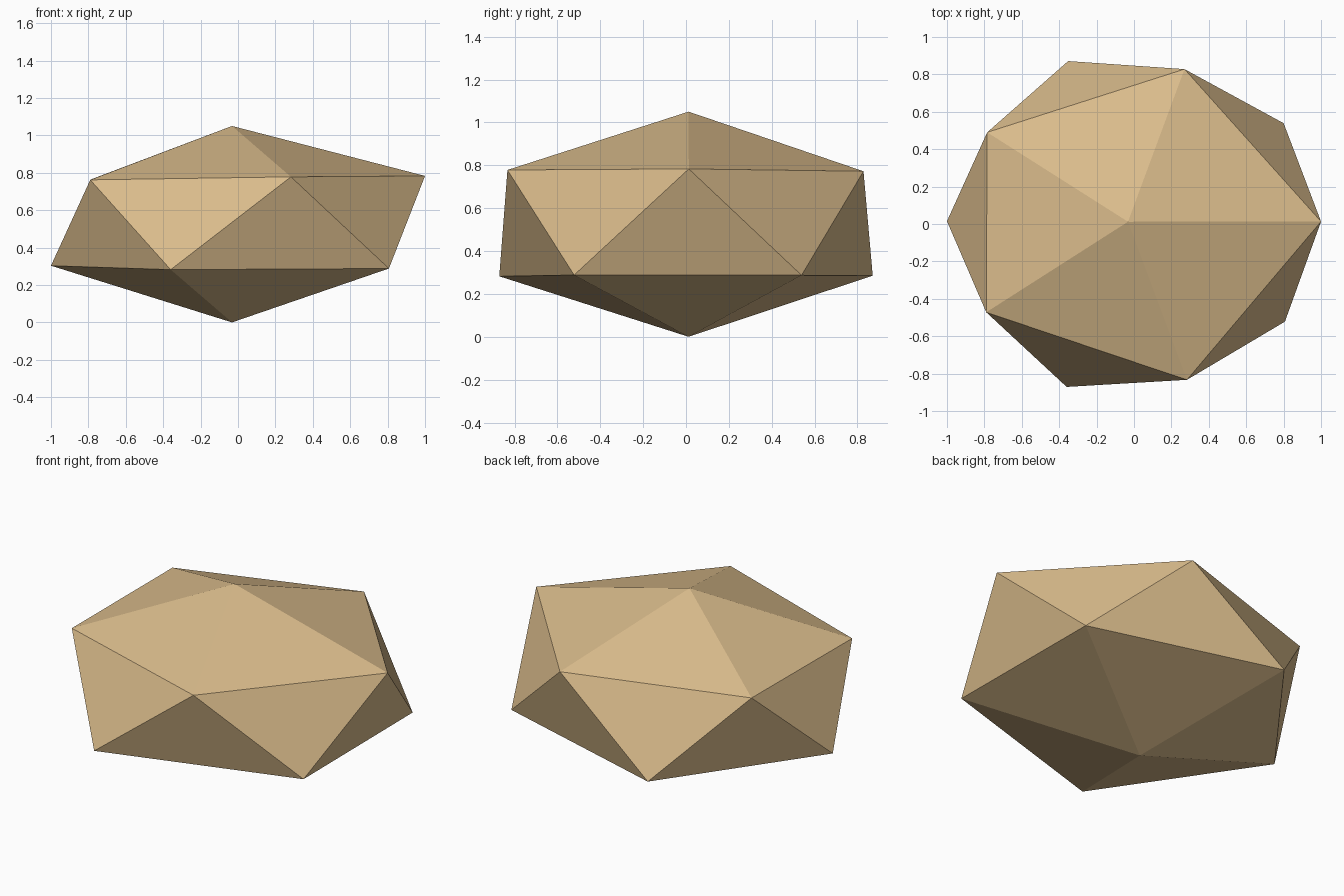
import bpy, bmesh

if "Cube" in bpy.data.objects:
    bpy.data.objects.remove(bpy.data.objects["Cube"])

# Two staggered five-point rings between a top and a bottom point
upper = [(1.0, 0.013, 0.783), (0.27, 0.828, 0.772), (-0.785, 0.49, 0.765),
         (-0.79, -0.472, 0.762), (0.283, -0.833, 0.778)]
lower = [(0.80, 0.539, 0.287), (-0.352, 0.871, 0.285), (-1.0, 0.015, 0.303),
         (-0.36, -0.871, 0.282), (0.807, -0.522, 0.288)]

bm = bmesh.new()
top = bm.verts.new((-0.032, 0.012, 1.05))
bottom = bm.verts.new((-0.032, 0.012, 0.0))
up = [bm.verts.new(p) for p in upper]
low = [bm.verts.new(p) for p in lower]

# Cap, zigzag belt and underside
for i in range(5):
    j = (i + 1) % 5
    bm.faces.new((top, up[i], up[j]))
    bm.faces.new((up[i], low[i], up[j]))
    bm.faces.new((low[i], low[j], up[j]))
    bm.faces.new((bottom, low[j], low[i]))
bmesh.ops.recalc_face_normals(bm, faces=bm.faces)

mesh = bpy.data.meshes.new("rock")
bm.to_mesh(mesh)
bm.free()

# Single sandy colour
mat = bpy.data.materials.new("sandy tan")
mat.diffuse_color = (0.70, 0.50, 0.26, 1.0)
mat.use_nodes = True
mat.node_tree.nodes["Principled BSDF"].inputs["Base Color"].default_value = mat.diffuse_color
mesh.materials.append(mat)
rock = bpy.data.objects.new("rock", mesh)
bpy.context.collection.objects.link(rock)
